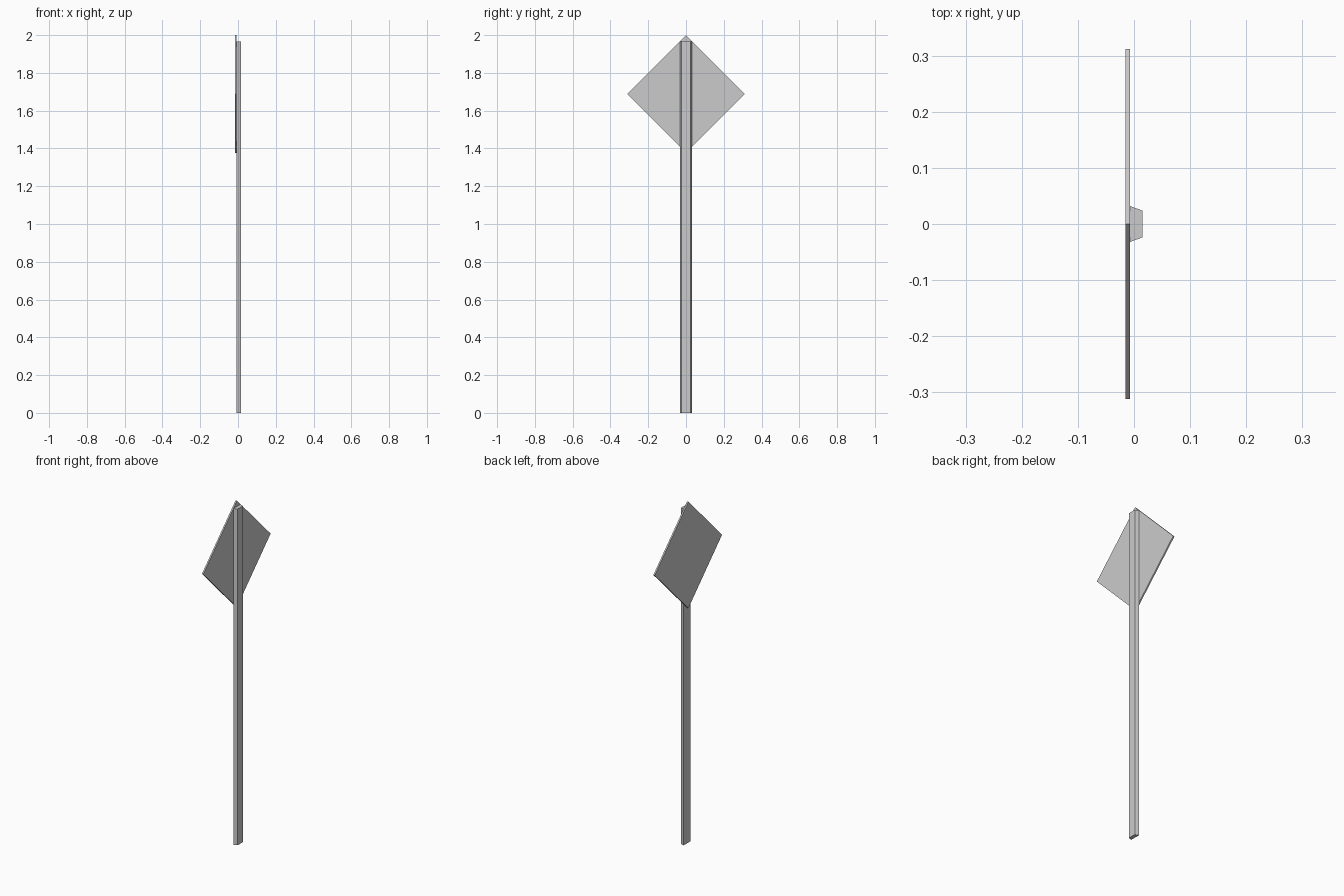
import bpy, bmesh
from mathutils import Vector

if "Cube" in bpy.data.objects:
    bpy.data.objects.remove(bpy.data.objects["Cube"])


def prism(name, profile, direction):
    """Extrude a closed profile along a direction into a solid."""
    bm = bmesh.new()
    face = bm.faces.new([bm.verts.new(p) for p in profile])
    out = bmesh.ops.extrude_face_region(bm, geom=[face], use_keep_orig=True)
    verts = [g for g in out["geom"] if isinstance(g, bmesh.types.BMVert)]
    bmesh.ops.translate(bm, verts=verts, vec=Vector(direction))
    bmesh.ops.recalc_face_normals(bm, faces=bm.faces[:])
    mesh = bpy.data.meshes.new(name)
    bm.to_mesh(mesh)
    bm.free()
    obj = bpy.data.objects.new(name, mesh)
    bpy.context.collection.objects.link(obj)
    return obj


BACK, JOIN, FRONT = -0.0155, -0.007, 0.0148

# Post: tapered trapezoid section, wide side against the plate
prism("post",
      [(JOIN, -0.032, 0), (FRONT, -0.024, 0), (FRONT, 0.024, 0), (JOIN, 0.032, 0)],
      (0, 0, 1.966))

# Diamond sign plate, top corner at z = 2
R = 0.3115
C = 2.0 - R
prism("sign_plate",
      [(BACK, 0, C - R), (BACK, R, C), (BACK, 0, C + R), (BACK, -R, C)],
      (JOIN - BACK, 0, 0))
